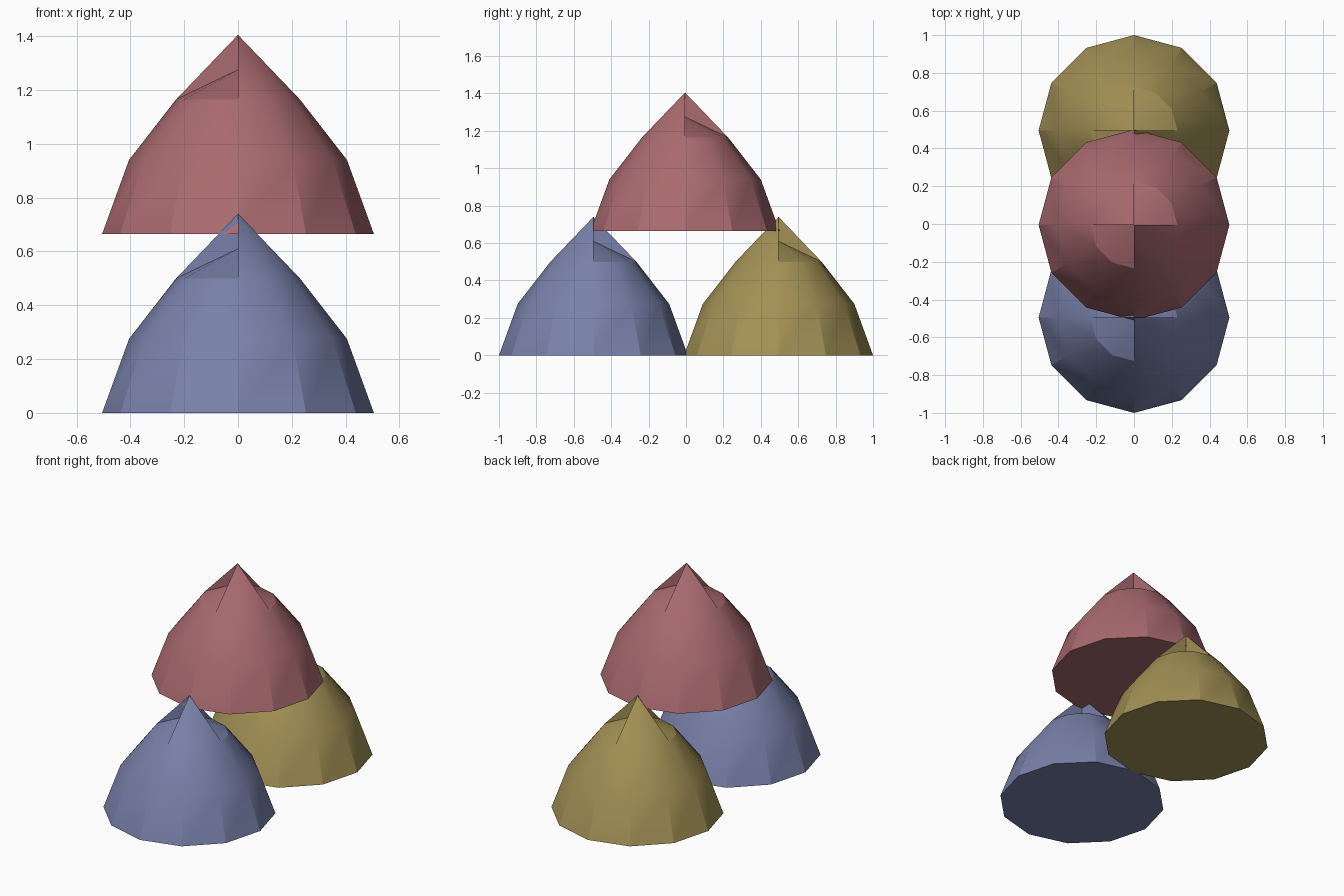
import bpy, bmesh, math

cube = bpy.data.objects.get("Cube")
if cube:
    bpy.data.objects.remove(cube, do_unlink=True)

SIDES = 12
RINGS = [(0.505, 0.0), (0.405, 0.275), (0.23, 0.5)]   # radius, height
TIP, HOLLOW = 0.74, 0.61


def material(name, rgb):
    mat = bpy.data.materials.new(name)
    mat.use_nodes = True
    color = (*rgb, 1.0)
    mat.diffuse_color = color
    mat.node_tree.nodes["Principled BSDF"].inputs["Base Color"].default_value = color
    return mat


def mound(name, y, z, mat):
    bm = bmesh.new()
    # Stacked twelve-sided bands
    loops = []
    for radius, height in RINGS:
        angles = [2 * math.pi * i / SIDES for i in range(SIDES)]
        loops.append([bm.verts.new((radius * math.cos(a), radius * math.sin(a), height))
                      for a in angles])
    bm.faces.new(reversed(loops[0]))
    for low, high in zip(loops, loops[1:]):
        for i in range(SIDES):
            j = (i + 1) % SIDES
            bm.faces.new((low[i], low[j], high[j], high[i]))

    # Pointed tip, with two opposite quarters sunk to a lower crown
    tip = bm.verts.new((0, 0, TIP))
    hollow = bm.verts.new((0, 0, HOLLOW))
    rim = loops[-1]
    quarter = SIDES // 4
    for i in range(SIDES):
        sunk = (i // quarter) % 2 == 0
        bm.faces.new((rim[i], rim[(i + 1) % SIDES], hollow if sunk else tip))
    for i in range(0, SIDES, quarter):
        bm.faces.new((rim[i], tip, hollow))
    bmesh.ops.recalc_face_normals(bm, faces=bm.faces)

    mesh = bpy.data.meshes.new(name)
    bm.to_mesh(mesh)
    bm.free()
    mesh.materials.append(mat)
    obj = bpy.data.objects.new(name, mesh)
    obj.location = (0, y, z)
    bpy.context.collection.objects.link(obj)

    # Soft shoulders, crisp lower facets
    bpy.ops.object.select_all(action="DESELECT")
    obj.select_set(True)
    bpy.context.view_layer.objects.active = obj
    bpy.ops.object.shade_smooth_by_angle(angle=math.radians(25))


# Two mounds side by side with a third resting on top
mound("front_mound", -0.495, 0, material("slate blue", (0.19, 0.22, 0.40)))
mound("back_mound", 0.495, 0, material("olive yellow", (0.36, 0.28, 0.09)))
mound("top_mound", -0.005, 0.665, material("dusty red", (0.40, 0.145, 0.16)))
